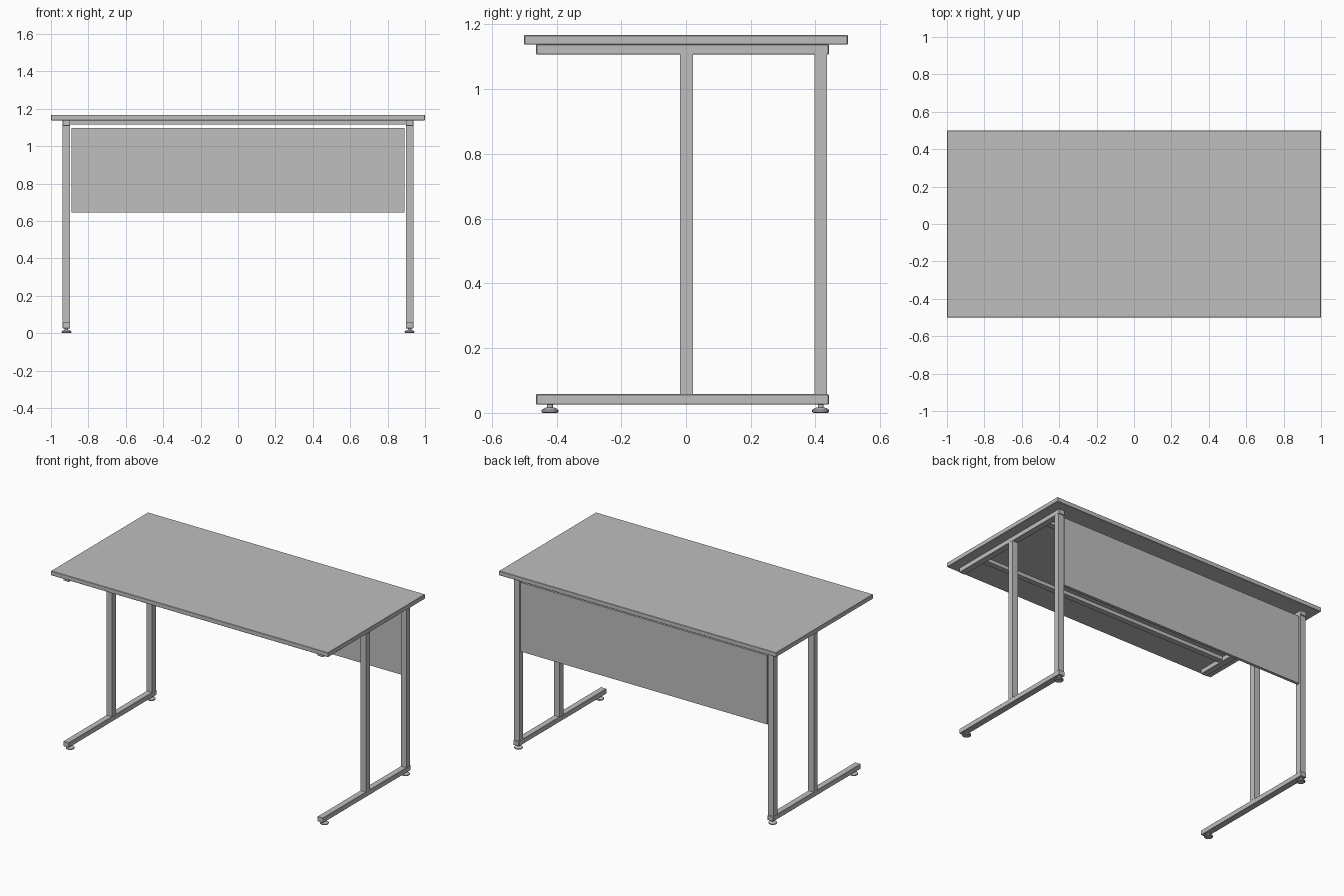
import bpy, bmesh
from mathutils import Vector

cube = bpy.data.objects.get("Cube")
if cube:
    bpy.data.objects.remove(cube, do_unlink=True)

# Single plain grey finish
grey = bpy.data.materials.new("plain_grey")
grey.use_nodes = True
colour = (0.52, 0.52, 0.52, 1)
grey.diffuse_color = colour
grey.node_tree.nodes["Principled BSDF"].inputs["Base Color"].default_value = colour


def finish(name, bm):
    mesh = bpy.data.meshes.new(name)
    bm.to_mesh(mesh)
    bm.free()
    mesh.materials.append(grey)
    obj = bpy.data.objects.new(name, mesh)
    bpy.context.collection.objects.link(obj)
    return obj


def box(name, low, high, bevel=0):
    """Box between two opposite corners, with optional softened edges."""
    low, high = Vector(low), Vector(high)
    bm = bmesh.new()
    bmesh.ops.create_cube(bm, size=1)
    for v in bm.verts:
        v.co = Vector([c * s for c, s in zip(v.co, high - low)]) + (low + high) / 2
    if bevel:
        bmesh.ops.bevel(bm, geom=bm.edges[:], offset=bevel, segments=1, affect='EDGES')
    return finish(name, bm)


def lathe(name, x, y, profile, sides=20):
    """Closed turned shape from (radius, height) rings."""
    bm = bmesh.new()
    loops = []
    for radius, z in profile:
        ring = bmesh.ops.create_circle(bm, segments=sides, radius=radius)["verts"]
        for v in ring:
            v.co += Vector((x, y, z))
        loops.append(ring)
    for a, b in zip(loops, loops[1:]):
        for i in range(sides):
            j = (i + 1) % sides
            bm.faces.new((a[i], a[j], b[j], b[i]))
    bm.faces.new(loops[0])
    bm.faces.new(loops[-1])
    bmesh.ops.recalc_face_normals(bm, faces=bm.faces[:])
    obj = finish(name, bm)
    bpy.ops.object.select_all(action='DESELECT')
    obj.select_set(True)
    bpy.context.view_layer.objects.active = obj
    bpy.ops.object.shade_smooth_by_angle()


INNER, OUTER = 0.897, 0.938      # leg tube sides
FRONT, BACK = -0.463, 0.441      # rail ends
UNDER = 1.138                    # underside of the top

# Desk top and modesty panel
box("desk_top", (-1, -0.5, UNDER), (1, 0.5, 1.167), 0.002)
box("modesty_panel", (-0.89, 0.415, 0.645), (0.89, 0.434, 1.096))

# Cross bars under the top
for name, y in (("front_cross_bar", -0.285), ("back_cross_bar", 0.285)):
    box(name, (-INNER, y - 0.018, 1.115), (INNER, y + 0.018, UNDER))

# Turned levelling foot
foot_profile = [(0.022, 0), (0.026, 0.003), (0.026, 0.009), (0.018, 0.015),
                (0.009, 0.017), (0.009, 0.027)]

# Cantilever frame at each end
for side, sign in (("left", 1), ("right", -1)):
    x0, x1 = sorted((sign * INNER, sign * OUTER))
    box(side + "_top_rail", (x0, FRONT, 1.107), (x1, BACK, UNDER), 0.002)
    box(side + "_foot_rail", (x0, FRONT, 0.026), (x1, BACK, 0.058), 0.002)
    for part, y0, y1 in (("middle_leg", -0.018, 0.021), ("back_leg", 0.397, 0.435)):
        box(side + "_" + part, (x0, y0, 0.057), (x1, y1, 1.108))
    for part, y in (("front", -0.42), ("back", 0.416)):
        lathe(f"{side}_{part}_levelling_foot", (x0 + x1) / 2, y, foot_profile)
